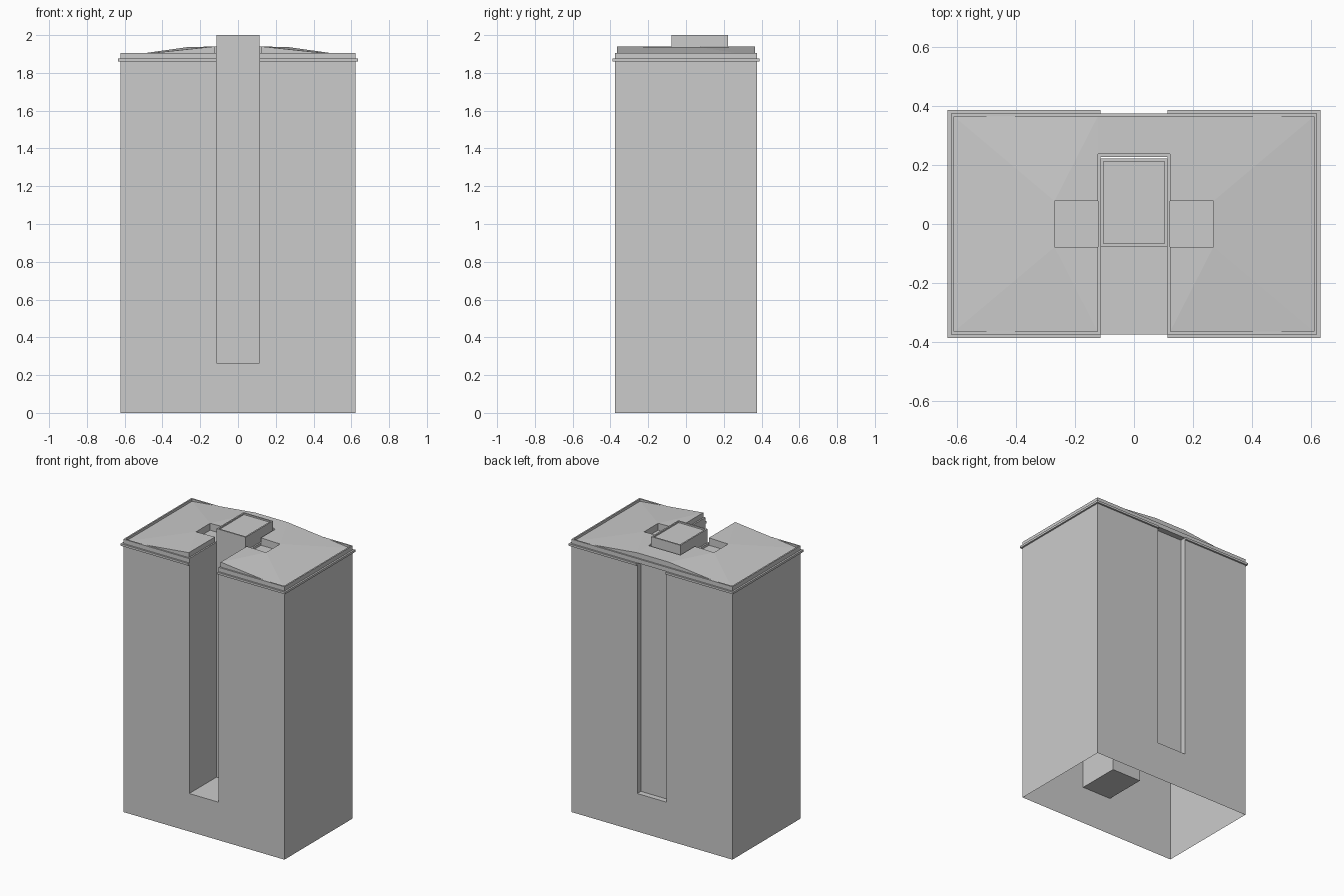
import bpy, bmesh

if "Cube" in bpy.data.objects:
    bpy.data.objects.remove(bpy.data.objects["Cube"])

W, D = 0.622, 0.376           # half width and half depth of the tower
S, SY = 0.113, -0.076         # slot half width, slot back wall
Z0, ZR, ZE, ZT = 0.265, 1.905, 1.888, 1.94   # slot floor, rim, roof eave, roof top
PY = 0.223                    # back of the penthouse


def finish(name, faces, edit=None):
    """Make a welded mesh object from polygons given as point lists."""
    bm = bmesh.new()
    for pts in faces:
        bm.faces.new([bm.verts.new(p) for p in pts])
    bmesh.ops.remove_doubles(bm, verts=bm.verts, dist=1e-5)
    if edit:
        edit(bm)
    bmesh.ops.recalc_face_normals(bm, faces=bm.faces)
    me = bpy.data.meshes.new(name)
    bm.to_mesh(me)
    bm.free()
    ob = bpy.data.objects.new(name, me)
    bpy.context.collection.objects.link(ob)
    return ob


def strip(a, b, closed=True):
    """Quads between two matching point loops."""
    n = len(a)
    return [[a[i], a[(i + 1) % n], b[(i + 1) % n], b[i]]
            for i in range(n if closed else n - 1)]


def at(plan, z):
    return [(x, y, z) for x, y in plan]


def notch(y, half, top):
    """U-shaped wall in the xz plane, open at the top."""
    return [(-W, y, 0), (W, y, 0), (W, y, top), (half, y, top), (half, y, Z0),
            (-half, y, Z0), (-half, y, top), (-W, y, top)]


# Tower shell, open underneath: front wall with slot, sides, back with panel
TB, R = 1.875, 0.04
slot_front = [(-S, -D, ZR), (-S, -D, Z0), (S, -D, Z0), (S, -D, ZR)]
slot_back = [(x, SY, z) for x, _, z in slot_front]
panel = [(-S, D, Z0), (S, D, Z0), (S, D, TB), (-S, D, TB)]
panel_in = [(x, D - R, z) for x, _, z in panel]
body = [notch(-D, S, ZR), notch(D, S, TB), slot_back, panel_in]
body += strip(slot_front, slot_back, closed=False)
body += strip(panel, panel_in)
body.append([(-W, D, TB), (-S, D, TB), (S, D, TB), (W, D, TB), (W, D, ZR), (-W, D, ZR)])
for s in (-1, 1):
    body.append([(s * W, -D, 0), (s * W, D, 0), (s * W, D, TB), (s * W, D, ZR), (s * W, -D, ZR)])
finish("tower_shell", body)

# Thin roof rim following the notched plan
T = 0.01


def plan(t):
    w, d, s = W - t, D - t, S + t
    return [(-w, -d), (-s, -d), (-s, PY + 0.004 + t), (s, PY + 0.004 + t),
            (s, -d), (w, -d), (w, d), (-w, d)]


finish("roof_rim", strip(at(plan(0), ZR), at(plan(T), ZR))
       + strip(at(plan(T), ZR), at(plan(T), ZE)))

# Cornice in two halves, with gaps at front and back
O = 0.012
for s, side in ((-1, "left"), (1, "right")):
    outer = [(s * S, -D - O), (s * (W + O), -D - O), (s * (W + O), D + O), (s * S, D + O)]
    inner = [(s * S, -D), (s * W, -D), (s * W, D), (s * S, D)]
    loop = outer + inner[::-1]
    lo, hi = 1.86, 1.875
    faces = strip(at(outer, lo), at(outer, hi), False)
    for z in (lo, hi):
        faces += strip(at(outer, z), at(inner, z), False)
    for k in (0, 3):
        faces += strip(at([outer[k], inner[k]], lo), at([outer[k], inner[k]], hi), False)
    finish("cornice_" + side, faces)

# Gently hipped roof with a square pit on each side of the penthouse
w, d, g, q, p = W - T, D - T, S + T, 0.27, 0.078
gy = PY + 0.004 + T
roof = []
for s in (-1, 1):
    A, J = (s * w, -d, ZE), (s * w, d, ZE)
    B, C = (s * g, -d, ZT), (s * g, -p, ZT)
    P, E = (s * q, -p, ZT - 0.004), (s * q, p, ZT - 0.004)
    F, G, K = (s * g, p, ZT), (s * g, gy, ZT), (s * g, d, ZT)
    roof += [[A, B, P], [B, C, P], [A, P, E], [A, E, J], [J, E, K], [E, F, G], [E, G, K]]
roof.append([(-g, gy, ZT), (g, gy, ZT), (g, d, ZT), (-g, d, ZT)])


def skirt(bm):
    edges = [e for e in bm.edges if e.is_boundary
             and max(v.co.z for v in e.verts) > ZE + 0.001]
    ext = bmesh.ops.extrude_edge_only(bm, edges=edges)["geom"]
    for v in ext:
        if isinstance(v, bmesh.types.BMVert):
            v.co.z = ZE
    for s in (-1, 1):
        bm.faces.new([bm.verts.new(c) for c in (
            (s * g, -p, ZE), (s * q, -p, ZE), (s * q, p, ZE), (s * g, p, ZE))])
    bmesh.ops.remove_doubles(bm, verts=bm.verts, dist=1e-5)


finish("hipped_roof", roof, skirt)

# Penthouse rising from the back of the slot, with a sunken top
box = [(-S, SY), (S, SY), (S, PY), (-S, PY)]
ins = [(-S + T, SY + T), (S - T, SY + T), (S - T, PY - T), (-S + T, PY - T)]
finish("penthouse", strip(at(box, ZE), at(box, 2.0)) + strip(at(box, 2.0), at(ins, 2.0))
       + strip(at(ins, 2.0), at(ins, 1.99)) + [at(ins, 1.99)])
